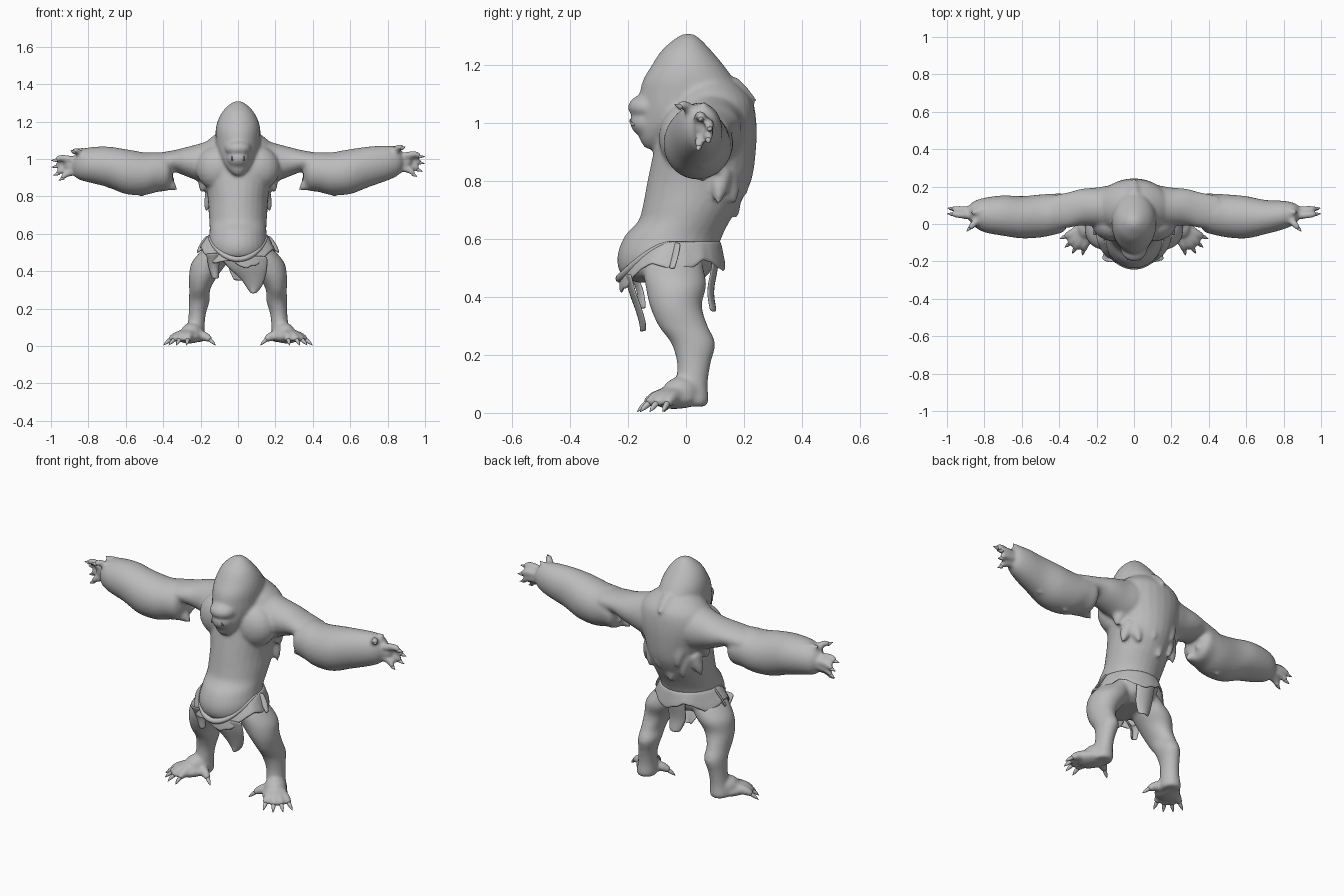
import bpy, bmesh, math, random
from mathutils import Vector, Matrix

random.seed(4)
if "Cube" in bpy.data.objects:
    bpy.data.objects.remove(bpy.data.objects["Cube"])

grey = bpy.data.materials.new("plain grey")
grey.use_nodes = True
tone = (0.5, 0.5, 0.5, 1)
grey.diffuse_color = tone
grey.node_tree.nodes["Principled BSDF"].inputs["Base Color"].default_value = tone


def spline(rows, steps=4):
    """Smooth a short list of rows with a Catmull-Rom curve."""
    rows = [Vector(r) for r in rows]
    out = []
    for i in range(len(rows) - 1):
        a, b, c, d = rows[max(i - 1, 0)], rows[i], rows[i + 1], rows[min(i + 2, len(rows) - 1)]
        for k in range(steps):
            t = k / steps
            out.append(b + (c - a) * t / 2 + (a * 2 - b * 5 + c * 4 - d) * t * t / 2
                       + (b * 3 - a - c * 3 + d) * t ** 3 / 2)
    return out + [rows[-1]]


def skin(bm, rings):
    """Close a stack of point rings into a solid."""
    loops = [[bm.verts.new(p) for p in ring] for ring in rings]
    n = len(loops[0])
    faces = [bm.faces.new((a[i], a[(i + 1) % n], b[(i + 1) % n], b[i]))
             for a, b in zip(loops, loops[1:]) for i in range(n)]
    faces += [bm.faces.new(loops[0]), bm.faces.new(loops[-1])]
    bmesh.ops.recalc_face_normals(bm, faces=faces)


def loft(bm, rows, u, v, sides=28):
    """Rows are centre x, y, z and two radii along u and v."""
    rings = []
    for r in spline(rows):
        angles = [math.tau * i / sides for i in range(sides)]
        rings.append([Vector(r[:3]) + Vector(u) * r[3] * math.cos(a) + Vector(v) * r[4] * math.sin(a)
                      for a in angles])
    skin(bm, rings)


def tube(bm, points, radii, sides=10):
    rows = spline([(*p, r) for p, r in zip(points, radii)], 3)
    rings = []
    for i, r in enumerate(rows):
        run = Vector(rows[min(i + 1, len(rows) - 1)][:3]) - Vector(rows[max(i - 1, 0)][:3])
        turn = run.to_track_quat('Z', 'Y')
        rings.append([Vector(r[:3]) + turn @ Vector((math.cos(a), math.sin(a), 0)) * max(r[3], 0.001)
                      for a in [math.tau * k / sides for k in range(sides)]])
    skin(bm, rings)


def blob(bm, centre, radii, spin=0):
    m = Matrix.Translation(centre) @ Matrix.Rotation(spin, 4, 'Z') @ Matrix.Diagonal((*radii, 1))
    bmesh.ops.create_uvsphere(bm, u_segments=20, v_segments=12, radius=1, matrix=m)


def finish(bm, name):
    mesh = bpy.data.meshes.new(name)
    bm.to_mesh(mesh)
    bm.free()
    mesh.materials.append(grey)
    for p in mesh.polygons:
        p.use_smooth = True
    ob = bpy.data.objects.new(name, mesh)
    bpy.context.collection.objects.link(ob)
    return ob


X, Y, Z = (1, 0, 0), (0, 1, 0), (0, 0, 1)


def upright(bm, rows):
    """Rows are height, front, back, half width."""
    loft(bm, [(0, (f + b) / 2, z, w, (b - f) / 2) for z, f, b, w in rows], X, Y)


body = bmesh.new()
claws = bmesh.new()

# Torso with hanging belly and humped back
upright(body, [(.45, -.17, .03, .08), (.48, -.225, .08, .14), (.54, -.237, .1, .157),
               (.61, -.212, .125, .152), (.66, -.166, .15, .153), (.71, -.15, .18, .157),
               (.8, -.133, .225, .163), (.9, -.112, .241, .185), (1, -.09, .243, .21),
               (1.08, -.05, .228, .18), (1.14, -.02, .175, .11)])
for s in (1, -1):
    blob(body, (s * .1, 0, .95), (.125, .094, .12))

# Tall pointed head with bulging snout and tapering chin
upright(body, [(.912, -.14, -.1, .02), (.94, -.158, -.06, .05), (.98, -.168, .03, .08),
               (1.02, -.165, .12, .105), (1.06, -.162, .16, .117), (1.1, -.16, .18, .12),
               (1.15, -.148, .165, .12), (1.2, -.118, .13, .11), (1.25, -.085, .088, .085),
               (1.29, -.04, .05, .047), (1.308, -.01, .025, .014)])
blob(body, (0, -.13, 1.055), (.072, .071, .046))
blob(body, (0, -.13, 1.005), (.062, .064, .055))
for s in (1, -1):
    tube(claws, [(s * .03, -.178, .995), (s * .033, -.19, 1), (s * .032, -.193, 1.016)], [.006, .004, .001])

for s in (1, -1):
    # The left forearm is a little slimmer, the right hand hangs lower
    slim = .016 if s > 0 else 0
    drop = .02 if s < 0 else 0

    # Upper arm, then a forearm draped in a blunt sleeve of fur
    loft(body, [(s * x, y, z, a, b) for x, y, z, a, b in (
        (.06, .08, .98, .135, .112), (.14, .085, .98, .12, .12), (.2, .09, .98, .105, .103),
        (.28, .09, .985, .098, .077), (.35, .075, .988, .095, .057), (.45, .06, .975, .09, .055))], Y, Z)
    loft(body, [(s * x, y, z, a, b) for x, y, z, a, b in (
        (.35, .065, .93, .06, .06), (.375, .06, .93, .1, .098), (.43, .052, .93, .11, .106),
        (.5, .043, .921, .115, .114), (.6, .036, .932, .113, .12),
        (.7, .045 - slim / 2, .958, .108 - slim, .108), (.8, .048, .978 - drop / 2, .092 - slim, .093),
        (.86, .055, .987 - drop, .064 - slim / 2, .072), (.885, .06, .988 - drop, .03, .035))], Y, Z)
    blob(body, (s * .885, .06, .985 - drop), (.045, .032, .042))

    # Fingers, thumb and their claws
    for tip, root in (((1, .055, 1.012), (.89, .045, 1.015)), ((.998, .085, .975), (.89, .075, .995)),
                      ((.988, .078, .932), (.89, .075, .97)), ((.958, .04, .905), (.88, .055, .95)),
                      ((.895, -.04, 1.065), (.83, .03, 1.035))):
        tip, root = [Vector((s * p[0], p[1], p[2] - drop)) for p in (tip, root)]
        mid = root.lerp(tip, .5) + Vector((0, 0, .012))
        end = root.lerp(tip, .78)
        tube(body, [root, mid, end], [.021, .018, .013])
        tube(claws, [root.lerp(tip, .68), end, tip], [.01, .009, .001])

    # Ragged fur at the elbow, sleeve edge and flank
    for a, b, r in (((.44, .04, .91), (.325, .035, .835), .065), ((.42, .09, .9), (.335, .1, .885), .05),
                    ((.54, .05, .85), (.51, .06, .797), .03), ((.66, .05, .88), (.69, .06, .842), .03),
                    ((.8, .07, 1.03), (.875, .06, 1.074 - drop), .028), ((.15, .1, .94), (.2, .09, .82), .06),
                    ((.13, .12, .83), (.175, .11, .72), .045)):
        p, q = Vector((s * a[0], *a[1:])), Vector((s * b[0], *b[1:]))
        tube(body, [p, p.lerp(q, .6), q], [r, r * .6, .004])

    # Bent leg
    loft(body, [(s * x, y, z, a, b) for z, x, y, a, b in (
        (.55, .08, -.05, .07, .1), (.5, .115, -.045, .09, .105), (.44, .155, -.035, .095, .105),
        (.37, .187, -.035, .075, .09), (.3, .205, -.01, .056, .085), (.24, .207, .025, .055, .076),
        (.17, .218, .027, .046, .058), (.1, .225, .02, .046, .055), (.04, .23, .02, .052, .058),
        (.022, .23, .015, .045, .05))], X, Y)

    # Broad sloping foot with splayed toes and claws
    blob(body, (s * .26, -.04, .047), (.068, .085, .034), s * .5)
    blob(body, (s * .245, -.015, .07), (.058, .07, .055), s * .5)
    for tip, root in (((.12, -.075), (.22, -.02)), ((.275, -.168), (.255, -.06)),
                      ((.33, -.158), (.275, -.06)), ((.37, -.125), (.28, -.05)),
                      ((.398, -.08), (.28, -.03))):
        root, tip = Vector((s * root[0], root[1], .06)), Vector((s * tip[0], tip[1], .004))
        mid, end = root.lerp(tip, .45), root.lerp(tip, .74)
        mid.z, end.z = .05, .031
        tube(body, [root, mid, end], [.032, .025, .016])
        tube(claws, [mid.lerp(end, .65), end.lerp(tip, .4), tip], [.011, .009, .001])

# Flat overlapping tufts of fur down the back
for i in range(14):
    z = random.uniform(.72, 1.05)
    x = random.uniform(-.12, .12)
    y = .185 - 2.6 * x * x - max(0, .85 - z) * .4
    p, q = Vector((x, y, z + .03)), Vector((x * 1.05, y + .036, z - .07))
    tube(body, [p, p.lerp(q, .6), q], [.05, .03, .004])
tube(body, [(0, .15, 1.13), (0, .2, 1.095), (0, .245, 1.08)], [.04, .03, .004])

# Fuse the flesh into one smooth skin
ob = finish(body, "body")
mod = ob.modifiers.new("fuse", 'REMESH')
mod.mode, mod.voxel_size, mod.use_smooth_shade = 'VOXEL', .009, True
mod = ob.modifiers.new("soften", 'SMOOTH')
mod.factor, mod.iterations = .5, 6
finish(claws, "claws_and_teeth")


# Ragged loincloth wrapped round the hips
def sheet(name, rows, closed):
    bm = bmesh.new()
    grid = [[bm.verts.new(p) for p in row] for row in rows]
    n = len(grid[0])
    for a, b in zip(grid, grid[1:]):
        for i in range(n if closed else n - 1):
            j = (i + 1) % n
            bm.faces.new((a[i], a[j], b[j], b[i]))
    bmesh.ops.recalc_face_normals(bm, faces=bm.faces)
    cloth = finish(bm, name)
    cloth.modifiers.new("thickness", 'SOLIDIFY').thickness = .01
    sub = cloth.modifiers.new("smooth", 'SUBSURF')
    sub.levels = sub.render_levels = 1


def hip(angle, drop, grow):
    """Waistline dips under the belly and rides high on the sides and back."""
    top = .595 - .125 * max(0, -math.sin(angle)) ** 1.5
    return Vector(((.16 + grow) * math.cos(angle), -.055 + (.175 + grow * .4) * math.sin(angle), top - drop))


turns = [math.tau * i / 64 for i in range(64)]
hem = [.085 + .02 * math.sin(5 * a + 1) + random.uniform(-.008, .01) - .045 * max(0, -math.sin(a))
       for a in turns]
sheet("loincloth_skirt", [[hip(a, h * k, .045 * k * max(abs(math.cos(a)), math.sin(a))) for a, h in zip(turns, hem)]
                          for k in (0, .35, .7, 1)], True)

# Rolled edge under the belly
belt = bmesh.new()
front = [math.pi + math.pi * i / 16 for i in range(17)]
tube(belt, [hip(a, .006, -.004) for a in front], [.004 + .011 * -math.sin(a) for a in front])
finish(belt, "loincloth_belt")


# Hanging flaps, rows are height, x, y, half width
def flap(name, rows):
    sheet(name, [[(x + w * k, y + .02 * k * k * (1 if y < 0 else -1), z) for k in (-1, -.5, 0, .5, 1)]
                 for z, x, y, w in spline(rows, 3)], False)


flap("front_flap", [(.48, .03, -.215, .13), (.42, .05, -.2, .11), (.36, .078, -.178, .07),
                    (.31, .085, -.163, .042), (.28, .082, -.16, .015)])
flap("back_flap", [(.58, 0, .12, .07), (.5, 0, .112, .06), (.42, 0, .098, .055), (.35, .01, .108, .035)])
flap("front_strand", [(.5, -.13, -.2, .04), (.43, -.13, -.165, .025), (.36, -.12, -.155, .012)])
for s, side in ((1, "left"), (-1, "right")):
    flap(side + "_hip_tatter", [(.59, s * .155, -.04, .02), (.54, s * .185, -.05, .025), (.5, s * .215, -.06, .008)])
